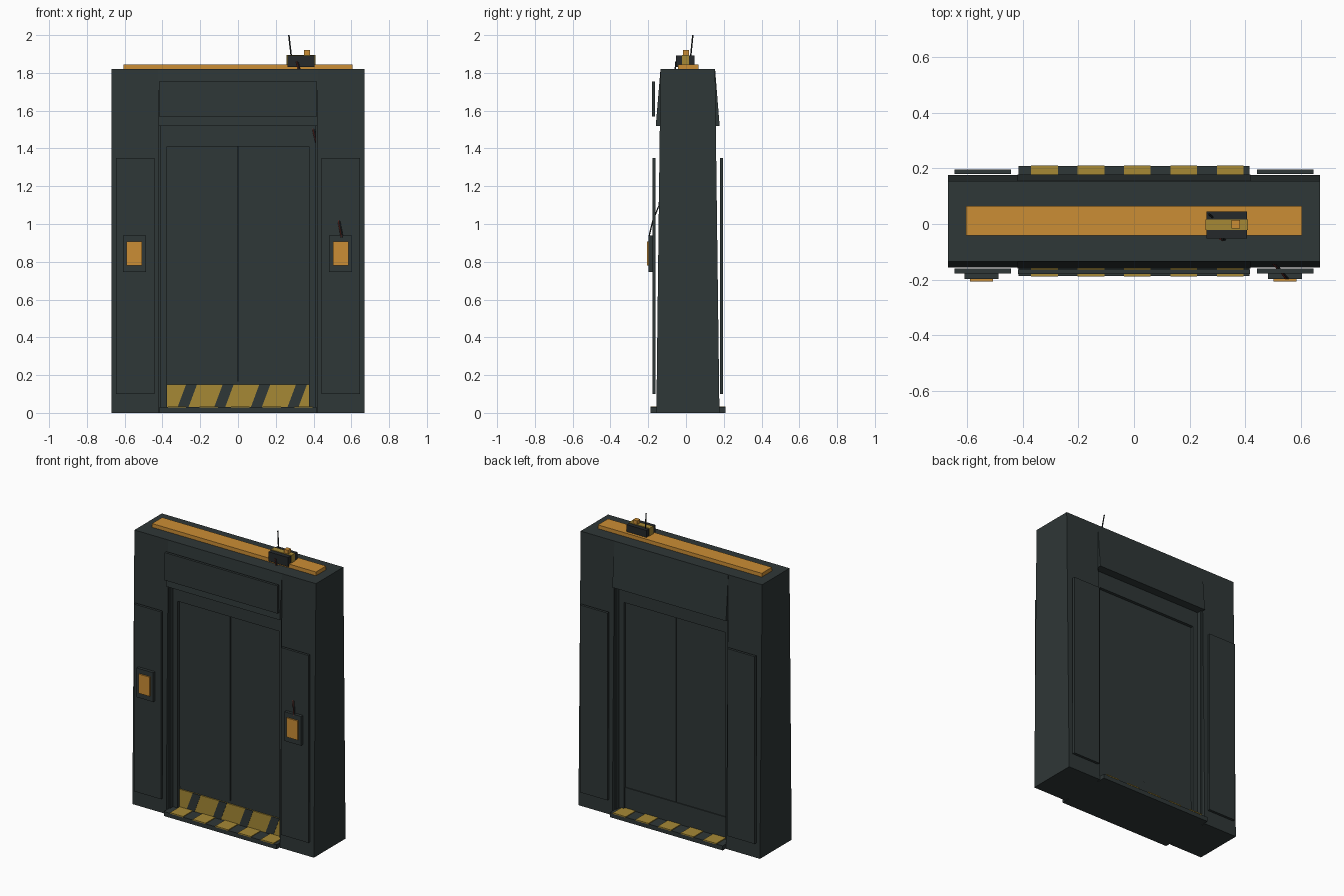
import bpy, bmesh
from mathutils import Vector

if "Cube" in bpy.data.objects:
    bpy.data.objects.remove(bpy.data.objects["Cube"])


def material(name, rgb):
    m = bpy.data.materials.new(name)
    m.diffuse_color = (*rgb, 1)
    m.use_nodes = True
    m.node_tree.nodes["Principled BSDF"].inputs["Base Color"].default_value = m.diffuse_color
    return m


DARK = material("dark_slate", (0.028, 0.038, 0.038))
BLACK = material("device_black", (0.018, 0.022, 0.024))
ORANGE = material("light_orange", (0.60, 0.27, 0.035))
YELLOW = material("hazard_yellow", (0.38, 0.25, 0.036))
RED = material("wire_red", (0.16, 0.03, 0.022))


def block(name, x, y, z, mat, top_y=None, lean=0):
    """Box from (min, max) ranges; top_y tapers the top, lean shifts it in x."""
    bm = bmesh.new()
    bmesh.ops.create_cube(bm, size=1)
    for v in bm.verts:
        up = v.co.z > 0
        yr = top_y if (up and top_y) else y
        v.co = (x[v.co.x > 0] + (lean if up else 0), yr[v.co.y > 0], z[up])
    me = bpy.data.meshes.new(name)
    bm.to_mesh(me)
    bm.free()
    me.materials.append(mat)
    ob = bpy.data.objects.new(name, me)
    bpy.context.collection.objects.link(ob)
    return ob


def tube(name, points, radius, mat):
    cu = bpy.data.curves.new(name, 'CURVE')
    cu.dimensions = '3D'
    cu.bevel_depth = radius
    cu.bevel_resolution = 1
    cu.use_fill_caps = True
    sp = cu.splines.new('POLY')
    sp.points.add(len(points) - 1)
    for p, co in zip(sp.points, points):
        p.co = (*co, 1)
    cu.materials.append(mat)
    ob = bpy.data.objects.new(name, cu)
    bpy.context.collection.objects.link(ob)


def side(s, a, b):
    """Mirror an x range to the left when s is -1."""
    return (a, b) if s > 0 else (-b, -a)


# Tapered pillars with jambs, wall panels and call buttons
TOP_Y = (-0.135, 0.154)
for s, tag in ((-1, "left"), (1, "right")):
    block(f"{tag}_pillar", side(s, 0.42, 0.67), (-0.157, 0.177), (0, 1.82), DARK, TOP_Y)
    block(f"{tag}_jamb", side(s, 0.41, 0.42), (-0.13, 0.15), (0, 1.52), DARK)
    block(f"{tag}_door_surround", side(s, 0.375, 0.41), (-0.10, 0.12), (0, 1.52), DARK)
    px = side(s, 0.443, 0.645)
    block(f"{tag}_front_panel", px, (-0.178, -0.161), (0.10, 1.35), DARK)
    block(f"{tag}_back_panel", px, (0.18, 0.197), (0.10, 1.35), DARK)
    # The two boxes sit a little asymmetrically on their panels
    bx = (-0.61, -0.488) if s < 0 else (0.482, 0.604)
    block(f"{tag}_button_box", bx, (-0.198, -0.176), (0.745, 0.94), DARK)
    block(f"{tag}_button_light", (bx[0] + 0.02, bx[1] - 0.02), (-0.207, -0.197),
          (0.78, 0.908), ORANGE)

# Header, its front plate and the lintel above the door
block("header", (-0.42, 0.42), (-0.16, 0.178), (1.52, 1.82), DARK, TOP_Y)
block("header_plate", (-0.417, 0.417), (-0.18, -0.163), (1.57, 1.755), DARK)
block("lintel", (-0.375, 0.375), (-0.10, 0.12), (1.41, 1.52), DARK)

# Double door with kick rail
block("left_door", (-0.375, -0.002), (-0.08, 0.10), (0.17, 1.41), DARK)
block("right_door", (0.002, 0.375), (-0.077, 0.10), (0.17, 1.41), DARK)
block("door_core", (-0.375, 0.375), (-0.06, 0.098), (0.03, 1.41), DARK)
block("kick_rail", (-0.375, 0.375), (-0.075, 0.106), (0.03, 0.17), DARK)

# Hazard strip with slanted dark stripes
block("hazard_strip", (-0.375, 0.375), (-0.083, -0.074), (0.03, 0.15), YELLOW)
for i in range(4):
    x = -0.32 + 0.194 * i
    block(f"hazard_stripe_{i + 1}", (x, x + 0.058), (-0.085, -0.08),
          (0.03, 0.1505), DARK, lean=0.045)

# Threshold with yellow plates on both sides
block("threshold", (-0.416, 0.416), (-0.188, 0.208), (0, 0.03), DARK)
for i in range(5):
    x = -0.37 + 0.167 * i
    for tag, y in (("front", (-0.189, -0.086)), ("back", (0.107, 0.21))):
        block(f"{tag}_threshold_mark_{i + 1}", (x, x + 0.096), y, (0.028, 0.035), YELLOW)

# Roof light bar
block("roof_light", (-0.605, 0.605), (-0.042, 0.065), (1.815, 1.845), ORANGE)

# Control device with band, lamp and antenna
block("device_box", (0.261, 0.406), (-0.052, 0.045), (1.83, 1.892), BLACK)
block("device_band", (0.257, 0.41), (-0.022, 0.017), (1.845, 1.896), YELLOW)
block("device_lamp", (0.35, 0.382), (-0.017, 0.015), (1.89, 1.92), ORANGE)
tube("antenna", [(0.283, 0.024, 1.88), (0.269, 0.036, 2.0)], 0.004, BLACK)

# Twisted pair of loose wires running down to the right button box
path = [(0.31, -0.054, 1.86), (0.33, -0.06, 1.78), (0.39, -0.09, 1.53),
        (0.415, -0.12, 1.42), (0.50, -0.142, 1.10), (0.53, -0.175, 1.02),
        (0.547, -0.197, 0.93)]
tube("red_wire", path, 0.0035, RED)
tube("black_wire", [Vector(p) + Vector((0.007, 0, 0)) for p in path], 0.0035, BLACK)
